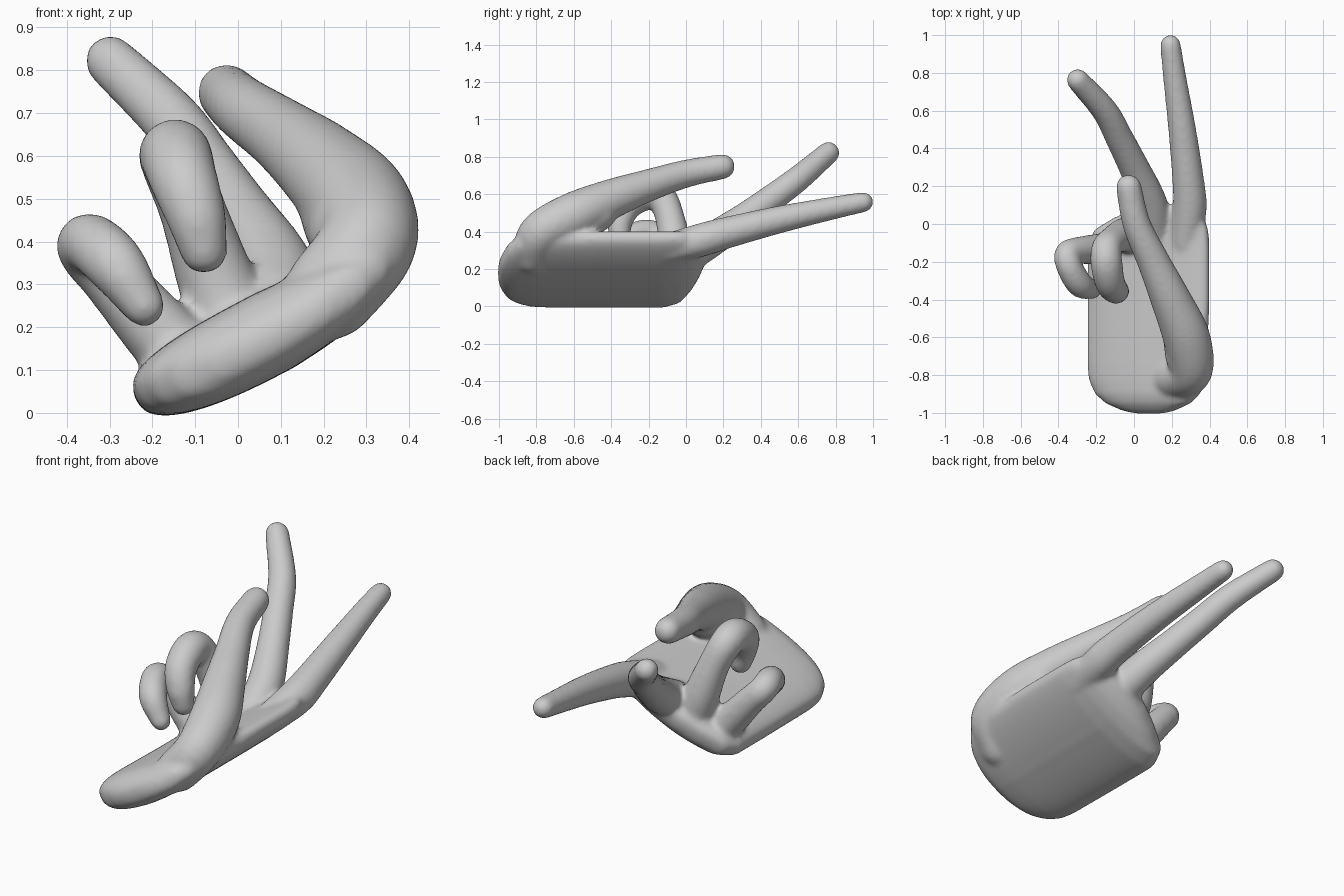
import bpy, bmesh, math
from mathutils import Vector

if "Cube" in bpy.data.objects:
    bpy.data.objects.remove(bpy.data.objects["Cube"])

skin = bpy.data.materials.new("light_grey")
skin.diffuse_color = (0.6, 0.6, 0.6, 1)
skin.use_nodes = True
skin.node_tree.nodes["Principled BSDF"].inputs["Base Color"].default_value = skin.diffuse_color
bm = bmesh.new()
SIDES = 24


def loft(rings):
    """Bridge a list of closed rings and cap both ends."""
    vs = [[bm.verts.new(p) for p in ring] for ring in rings]
    n = len(vs[0])
    for a, b in zip(vs, vs[1:]):
        for i in range(n):
            j = (i + 1) % n
            bm.faces.new((a[i], a[j], b[j], b[i]))
    bm.faces.new(vs[0][::-1])
    bm.faces.new(vs[-1])


def catmull(pts, steps=6):
    """Smooth a path of (x, y, z, radius) points."""
    p = [Vector(q) for q in pts]
    p = [2 * p[0] - p[1]] + p + [2 * p[-1] - p[-2]]
    out = []
    for a, b, c, d in zip(p, p[1:], p[2:], p[3:]):
        for k in range(steps):
            t = k / steps
            out.append(0.5 * (2 * b + (c - a) * t + (2 * a - 5 * b + 4 * c - d) * t * t
                              + (3 * b - a - 3 * c + d) * t ** 3))
    return out + [p[-2]]


def finger(pts):
    """Round-ended tube whose radius follows the path."""
    path = catmull(pts)
    pos = [q.to_3d() for q in path]
    rad = [q[3] for q in path]
    tan = [(pos[min(i + 1, len(pos) - 1)] - pos[max(i - 1, 0)]).normalized()
           for i in range(len(pos))]
    steps = [(pos[i], rad[i], tan[i]) for i in range(len(pos))]
    caps = [math.radians(a) for a in (20, 40, 60, 80)]
    head = [(pos[0] - tan[0] * rad[0] * math.sin(a), rad[0] * math.cos(a), tan[0])
            for a in reversed(caps)]
    tail = [(pos[-1] + tan[-1] * rad[-1] * math.sin(a), rad[-1] * math.cos(a), tan[-1])
            for a in caps]
    u = tan[0].orthogonal()
    rings = []
    for c, r, t in head + steps + tail:
        u = (u - t * u.dot(t)).normalized()
        w = t.cross(u)
        rings.append([c + r * (u * math.cos(k * math.tau / SIDES) + w * math.sin(k * math.tau / SIDES))
                      for k in range(SIDES)])
    loft(rings)


def palm_ring(y, cx, cz, a, b, tilt=math.radians(28), power=0.72):
    """Tilted superellipse section, cupped and thinner towards the thumb side."""
    ring = []
    for k in range(48):
        t = k * math.tau / 48
        c, s = math.cos(t), math.sin(t)
        p = a * math.copysign(abs(c) ** power, c)
        q = b * math.copysign(abs(s) ** power, s) * (1 - 0.7 * max(p, 0))
        q += p * p * (0.2 if p > 0 else 0.08)
        ring.append(Vector((cx + p * math.cos(tilt) - q * math.sin(tilt), y,
                            cz + p * math.sin(tilt) + q * math.cos(tilt))))
    return ring


# Palm, from heel to knuckles
loft([palm_ring(*s) for s in (
    (-1.005, 0.08, 0.18, 0.07, 0.02), (-0.99, 0.08, 0.18, 0.15, 0.05),
    (-0.95, 0.08, 0.185, 0.25, 0.08), (-0.90, 0.08, 0.19, 0.31, 0.092),
    (-0.83, 0.08, 0.19, 0.345, 0.097), (-0.75, 0.08, 0.19, 0.355, 0.098),
    (-0.40, 0.087, 0.19, 0.363, 0.095), (-0.12, 0.087, 0.19, 0.363, 0.095),
    (-0.03, 0.10, 0.205, 0.34, 0.09), (0.03, 0.135, 0.24, 0.27, 0.08),
    (0.07, 0.16, 0.27, 0.20, 0.065), (0.10, 0.18, 0.29, 0.11, 0.04))])

# Thumb and the web at its base
finger([(0.215, -0.82, 0.28, 0.11), (0.302, -0.775, 0.395, 0.115), (0.278, -0.60, 0.487, 0.125),
        (0.195, -0.40, 0.575, 0.107), (0.104, -0.20, 0.648, 0.087), (0.014, 0.0, 0.710, 0.075),
        (-0.028, 0.195, 0.748, 0.068)])
finger([(0.28, -0.70, 0.42, 0.115), (0.26, -0.58, 0.45, 0.11), (0.235, -0.47, 0.50, 0.10)])
# Index finger
finger([(0.275, -0.10, 0.31, 0.08), (0.295, 0.08, 0.355, 0.09), (0.288, 0.22, 0.395, 0.085),
        (0.255, 0.50, 0.465, 0.074), (0.215, 0.78, 0.525, 0.062), (0.193, 0.948, 0.558, 0.055)])
# Middle finger
finger([(0.11, -0.06, 0.25, 0.09), (0.095, 0.06, 0.31, 0.095), (0.065, 0.16, 0.372, 0.09),
        (0.0, 0.30, 0.465, 0.081), (-0.075, 0.45, 0.572, 0.075), (-0.155, 0.60, 0.684, 0.070),
        (-0.298, 0.762, 0.822, 0.060)])
# Ring finger, curled
finger([(-0.01, -0.06, 0.20, 0.10), (-0.055, -0.06, 0.32, 0.091), (-0.105, -0.085, 0.47, 0.079),
        (-0.145, -0.13, 0.58, 0.081), (-0.145, -0.21, 0.600, 0.085),
        (-0.127, -0.31, 0.545, 0.080), (-0.098, -0.352, 0.46, 0.071), (-0.08, -0.355, 0.380, 0.057)])
# Little finger, curled
finger([(-0.12, -0.13, 0.12, 0.09), (-0.195, -0.135, 0.20, 0.083), (-0.29, -0.14, 0.31, 0.073),
        (-0.352, -0.16, 0.38, 0.07), (-0.34, -0.23, 0.395, 0.07),
        (-0.285, -0.32, 0.345, 0.07), (-0.22, -0.347, 0.25, 0.051)])

bmesh.ops.recalc_face_normals(bm, faces=bm.faces)
mesh = bpy.data.meshes.new("hand")
bm.to_mesh(mesh)
bm.free()
hand = bpy.data.objects.new("hand", mesh)
bpy.context.collection.objects.link(hand)
mesh.materials.append(skin)

# Fuse the parts into one skin and soften the joins
fuse = hand.modifiers.new("fuse", 'REMESH')
fuse.mode = 'VOXEL'
fuse.voxel_size = 0.012
fuse.use_smooth_shade = True
soften = hand.modifiers.new("soften", 'SMOOTH')
soften.factor = 0.5
soften.iterations = 15
